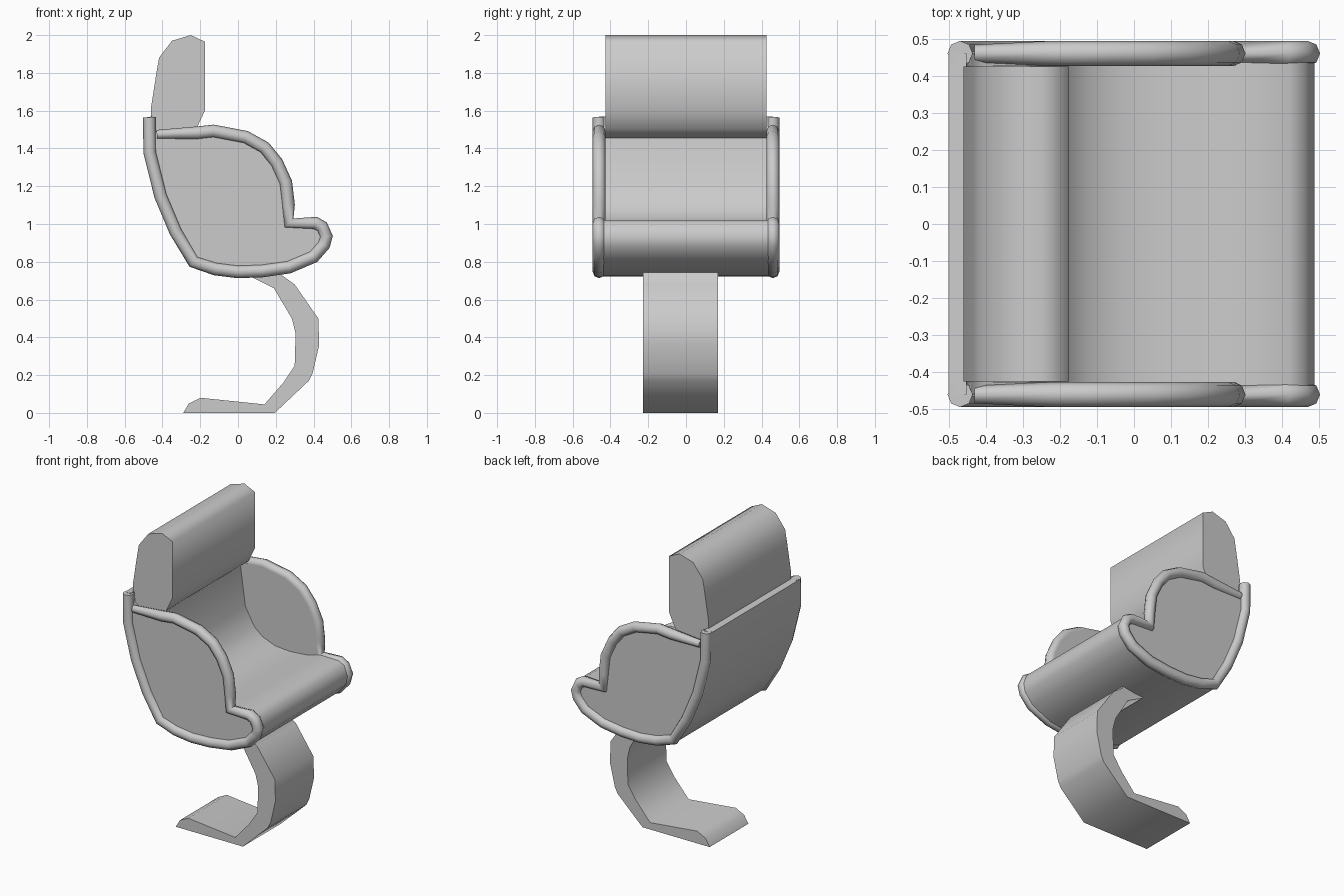
import bpy
import bmesh
import math

cube = bpy.data.objects.get("Cube")
if cube:
    bpy.data.objects.remove(cube, do_unlink=True)

grey = bpy.data.materials.new("plain grey")
grey.use_nodes = True
colour = (0.6, 0.6, 0.6, 1)
grey.diffuse_color = colour
grey.node_tree.nodes["Principled BSDF"].inputs["Base Color"].default_value = colour


def smooth(obj, angle):
    bpy.ops.object.select_all(action="DESELECT")
    obj.select_set(True)
    bpy.context.view_layer.objects.active = obj
    bpy.ops.object.shade_smooth_by_angle(angle=math.radians(angle))


def slab(name, profile, y0, y1):
    """Extrude an x-z profile from y0 to y1."""
    bm = bmesh.new()
    face = bm.faces.new([bm.verts.new((x, y0, z)) for x, z in profile])
    grown = bmesh.ops.extrude_face_region(bm, geom=[face])["geom"]
    moved = [v for v in grown if isinstance(v, bmesh.types.BMVert)]
    bmesh.ops.translate(bm, verts=moved, vec=(0, y1 - y0, 0))
    bmesh.ops.recalc_face_normals(bm, faces=bm.faces)
    mesh = bpy.data.meshes.new(name)
    bm.to_mesh(mesh)
    bm.free()
    mesh.materials.append(grey)
    obj = bpy.data.objects.new(name, mesh)
    bpy.context.collection.objects.link(obj)
    smooth(obj, 70)


def piping(name, path, y, radius):
    """Round tube following an x-z path at depth y, thinner at its end."""
    curve = bpy.data.curves.new(name, "CURVE")
    curve.dimensions = "3D"
    curve.bevel_depth = radius
    curve.bevel_resolution = 2
    curve.use_fill_caps = True
    spline = curve.splines.new("POLY")
    spline.points.add(len(path) - 1)
    for point, (x, z) in zip(spline.points, path):
        point.co = (x, y, z, 1)
    spline.points[-1].radius = 0.7
    curve.materials.append(grey)
    obj = bpy.data.objects.new(name, curve)
    bpy.context.collection.objects.link(obj)
    bpy.ops.object.select_all(action="DESELECT")
    obj.select_set(True)
    bpy.context.view_layer.objects.active = obj
    bpy.ops.object.convert(target="MESH")
    smooth(bpy.context.object, 55)


# Side outline: back, underside, front lip, armrest
outline = [(-.469, 1.565), (-.467, 1.38), (-.41, 1.15), (-.33, .96), (-.235, .80),
           (-.12, .762), (0, .747), (.13, .752), (.27, .772), (.40, .827),
           (.455, .89), (.468, .935), (.445, .985), (.41, 1.005), (.27, 1.005),
           (.267, 1.1), (.253, 1.22), (.205, 1.325), (.14, 1.405), (.04, 1.46),
           (-.13, 1.492), (-.22, 1.482), (-.43, 1.474)]

# Seat shell: outer skin, then the inner cushion surface
outer = [(-.452, 1.57), (-.5, 1.562), (-.497, 1.38), (-.437, 1.14), (-.357, .955),
         (-.257, .79), (-.12, .735), (0, .722), (.13, .727), (.28, .75),
         (.415, .81), (.475, .88), (.487, .935), (.462, 1), (.42, 1.022), (.27, 1.022)]
inner = [(.21, 1.003), (.08, .992), (-.03, 1), (-.12, 1.035), (-.18, 1.085),
         (-.245, 1.2), (-.28, 1.455), (-.40, 1.475), (-.445, 1.5)]
slab("seat_shell", outer + inner, -.46, .46)

# Side panels edged with piping
for side, sign in (("right", 1), ("left", -1)):
    slab(side + "_arm_panel", outline, sign * .426, sign * .465)
    piping(side + "_arm_piping", outline, sign * .46, .034)

# Headrest
slab("headrest", [(-.46, 1.5), (-.46, 1.62), (-.432, 1.80), (-.418, 1.88),
                  (-.35, 1.97), (-.25, 2), (-.175, 1.965), (-.175, 1.6),
                  (-.22, 1.505), (-.28, 1.455), (-.40, 1.465)], -.425, .425)

# Curved stem and foot cut from one bent band
slab("stem_and_foot", [(.06, .76), (.08, .715), (.19, .66), (.285, .5),
                       (.305, .42), (.3, .25), (.24, .16), (.14, .045),
                       (-.2, .08), (-.26, .05), (-.29, 0), (.195, 0),
                       (.375, .17), (.395, .21), (.43, .36), (.425, .5),
                       (.3, .68), (.23, .73), (.23, .76)], -.228, .17)
